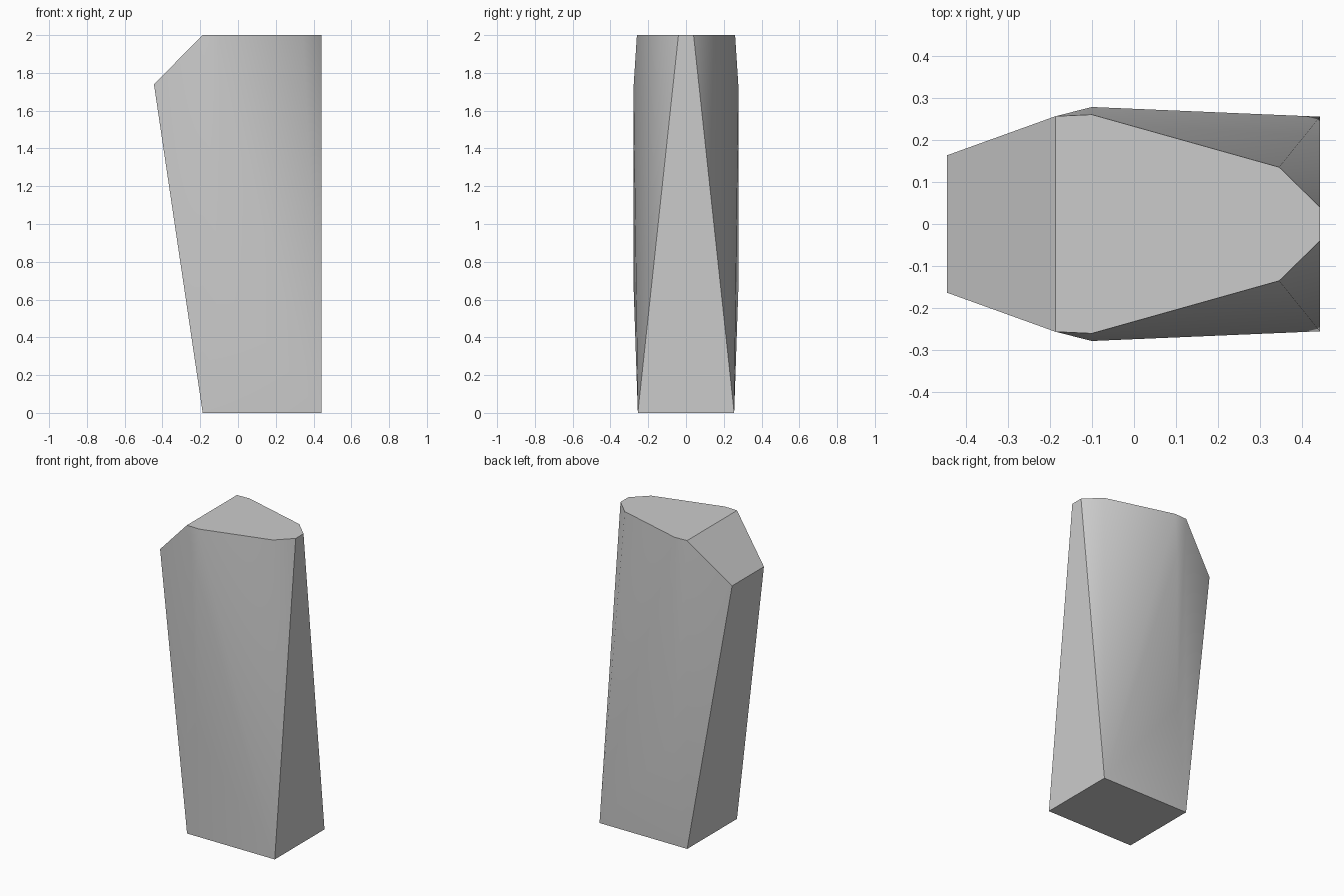
import bpy
import bmesh

cube = bpy.data.objects.get("Cube")
if cube:
    bpy.data.objects.remove(cube, do_unlink=True)

# Plain grey stone
stone = bpy.data.materials.new("grey stone")
stone.use_nodes = True
grey = (0.6, 0.6, 0.6, 1)
stone.diffuse_color = grey
stone.node_tree.nodes["Principled BSDF"].inputs["Base Color"].default_value = grey

# Corners of one half, mirrored across y
half_corners = [
    (-0.187, 0.255, 0), (0.442, 0.255, 0),              # base
    (-0.445, 0.163, 1.74),                              # leaning edge
    (-0.187, 0.256, 2), (-0.1, 0.26, 2),                # flat top
    (0.345, 0.135, 2), (0.442, 0.04, 2),
    (-0.1, 0.278, 0.68), (-0.1, 0.278, 1.72),           # side ridge
]

# Faceted block as the hull of the corners
bm = bmesh.new()
for x, y, z in half_corners:
    for side in (1, -1):
        bm.verts.new((x, y * side, z))
hull = bmesh.ops.convex_hull(bm, input=bm.verts[:])
loose = [v for v in bm.verts if not v.link_faces]
bmesh.ops.delete(bm, geom=loose, context='VERTS')
bmesh.ops.dissolve_limit(bm, angle_limit=0.002, verts=bm.verts[:], edges=bm.edges[:])
bmesh.ops.recalc_face_normals(bm, faces=bm.faces[:])

mesh = bpy.data.meshes.new("stone_block")
bm.to_mesh(mesh)
bm.free()
mesh.materials.append(stone)
block = bpy.data.objects.new("stone_block", mesh)
bpy.context.collection.objects.link(block)

# Soften shallow ridges, keep the main edges crisp
bpy.ops.object.select_all(action='DESELECT')
block.select_set(True)
bpy.context.view_layer.objects.active = block
bpy.ops.object.shade_smooth_by_angle(angle=0.524)
